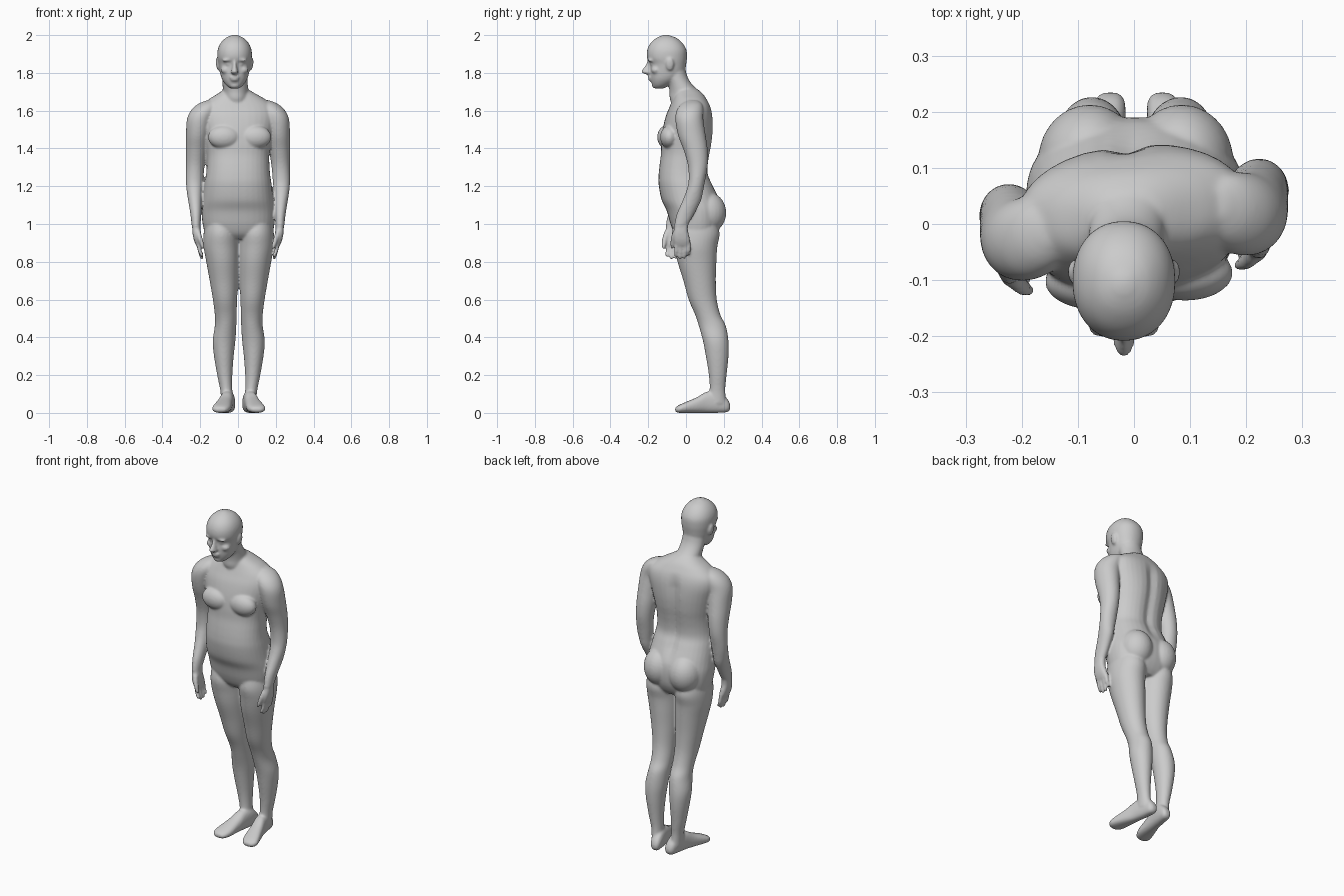
import bpy, bmesh
from math import cos, sin, pi, radians, exp
from mathutils import Matrix, Vector

bm = bmesh.new()
N = 36


def spline(rows, steps=5):
    """Catmull-Rom through the section rows."""
    out = []
    for i in range(len(rows) - 1):
        p = [Vector(rows[min(max(i + k, 0), len(rows) - 1)]) for k in (-1, 0, 1, 2)]
        for j in range(steps):
            t = j / steps
            out.append(0.5 * (2 * p[1] + (p[2] - p[0]) * t
                              + (2 * p[0] - 5 * p[1] + 4 * p[2] - p[3]) * t * t
                              + (3 * p[1] - p[0] - 3 * p[2] + p[3]) * t ** 3))
    return out + [Vector(rows[-1])]


def loft(rows, power=2.0, axis='z', side=1, dx=0.0, dy=0.0, shape=None):
    """Rows: position on axis, centre x, half width, low edge, high edge."""
    rings = []
    for t, cx, hw, lo, hi in spline([Vector(r) for r in rows]):
        ring = []
        for k in range(N):
            a = 2 * pi * k / N
            c, s = cos(a), sin(a)
            u = abs(c) ** (2 / power) * (1 if c > 0 else -1)
            v = abs(s) ** (2 / power) * (1 if s > 0 else -1)
            x, w = cx + hw * u, (lo + hi) / 2 + (hi - lo) / 2 * v
            if shape:
                x, w = shape(x, w, t, v)
            x = side * x + dx
            ring.append(bm.verts.new((x, w + dy, t) if axis == 'z' else (x, t + dy, w)))
        rings.append(ring)
    faces = [bm.faces.new(rings[0]), bm.faces.new(rings[-1][::-1])]
    for a, b in zip(rings, rings[1:]):
        for k in range(N):
            m = (k + 1) % N
            faces.append(bm.faces.new((a[k], b[k], b[m], a[m])))
    bmesh.ops.recalc_face_normals(bm, faces=faces)


def ball(loc, size, rot=0.0):
    mat = Matrix.Translation(loc) @ Matrix.Rotation(rot, 4, 'Y') @ Matrix.Diagonal((*size, 1))
    bmesh.ops.create_uvsphere(bm, u_segments=28, v_segments=18, radius=1, matrix=mat)


def twist(x, y, z, v=0):
    """Chest turns slightly; a groove follows the spine."""
    a = radians(5.5) * min(max((z - 1.12) / 0.35, 0), 1)
    if v > 0 and 1.12 < z < 1.64:
        y -= 0.016 * exp(-(x / 0.03) ** 2) * min(1, (z - 1.12) / 0.08, (1.64 - z) / 0.08)
    return x * cos(a) - y * sin(a), x * sin(a) + y * cos(a)


# torso
loft([(.92, .004, .13, -.03, .14), (.95, .004, .175, -.06, .165), (1.0, .003, .19, -.082, .185),
      (1.07, .002, .195, -.102, .19), (1.13, 0, .188, -.13, .178), (1.21, 0, .178, -.145, .142),
      (1.26, 0, .17, -.145, .12), (1.31, 0, .166, -.14, .118), (1.37, 0, .166, -.132, .126),
      (1.43, 0, .175, -.13, .136), (1.50, 0, .19, -.122, .141), (1.57, 0, .205, -.105, .138),
      (1.62, 0, .195, -.085, .127), (1.66, -.003, .15, -.07, .108), (1.69, -.006, .10, -.06, .088),
      (1.715, -.01, .06, -.05, .06)], power=2.3, shape=twist)

# chest and buttocks
for s in (-1, 1):
    x, y = twist(s * .083, -.095, 1.46)
    ball((x, y, 1.46), (.085, .05, .062))
    ball((s * .082 + .003, .113, 1.06), (.092, .1, .11))

# neck
loft([(1.60, -.005, .07, -.06, .10), (1.66, -.01, .07, -.085, .095), (1.70, -.012, .068, -.087, .07),
      (1.74, -.015, .067, -.095, .032), (1.78, -.017, .067, -.11, .008), (1.83, -.018, .066, -.12, -.005)])

# head
HX = -.018
loft([(1.717, HX, .022, -.165, -.12), (1.735, HX, .045, -.178, -.085), (1.765, HX, .066, -.187, -.04),
      (1.80, HX, .077, -.191, -.008), (1.845, HX, .085, -.191, .001), (1.88, HX, .091, -.207, .005),
      (1.92, HX, .09, -.206, .003), (1.955, HX, .076, -.19, -.016), (1.983, HX, .05, -.16, -.047),
      (1.998, HX, .02, -.128, -.085), (2.002, HX, .005, -.11, -.10)], power=2.15)

# nose, lips, chin, brow, eyes, cheeks, ears
loft([(1.792, HX, .010, -.215, -.17), (1.802, HX, .020, -.236, -.17), (1.815, HX, .016, -.234, -.17),
      (1.84, HX, .011, -.215, -.17), (1.865, HX, .010, -.205, -.17)])
ball((HX, -.186, 1.776), (.026, .016, .008))
ball((HX, -.184, 1.763), (.023, .016, .008))
ball((HX, -.165, 1.733), (.026, .016, .014))
for s in (-1, 1):
    ball((HX + s * .034, -.182, 1.868), (.032, .022, .009), s * .1)
    ball((HX + s * .033, -.176, 1.847), (.015, .013, .009))
    ball((HX + s * .045, -.158, 1.815), (.028, .026, .022))
    ball((HX + s * .09, -.085, 1.845), (.009, .021, .034), s * .15)

for s in (-1, 1):
    # arms, the one at -x further forward
    dy = -.045 if s < 0 else 0
    loft([(1.655, .145, .02, .01, .06), (1.635, .16, .052, -.025, .085), (1.60, .182, .068, -.05, .092),
          (1.55, .203, .068, -.056, .092), (1.47, .214, .061, -.042, .104), (1.39, .22, .055, -.012, .115),
          (1.31, .226, .049, .01, .115), (1.23, .23, .046, .014, .101), (1.17, .23, .041, .0, .09),
          (1.12, .227, .036, -.02, .078), (1.05, .223, .029, -.05, .042), (.99, .222, .023, -.063, .008)],
         side=s, dy=dy)
    # hand
    loft([(1.01, .222, .02, -.055, .015), (.97, .22, .022, -.063, .01), (.94, .217, .022, -.068, .016),
          (.91, .212, .02, -.066, .022), (.885, .206, .015, -.06, .02)], power=2.5, side=s, dy=dy)
    # fingers
    for y, tip in ((-.052, .825), (-.029, .812), (-.006, .815), (.014, .832)):
        loft([(.90, .209, .011, y - .011, y + .011), (.86, .203, .011, y - .011, y + .011),
              (tip + .012, .193, .010, y - .013, y + .007), (tip, .19, .005, y - .008, y + .002)],
             side=s, dy=dy)
    # thumb
    loft([(.965, .212, .013, -.068, -.035), (.93, .203, .014, -.08, -.05),
          (.89, .19, .011, -.084, -.061), (.868, .184, .006, -.08, -.068)], side=s, dy=dy)
    # leg
    dx = .008 if s < 0 else 0
    loft([(1.02, .10, .08, -.06, .16), (.95, .098, .092, -.074, .178), (.88, .097, .093, -.062, .166),
          (.80, .09, .086, -.045, .161), (.70, .083, .075, -.014, .158), (.60, .077, .064, .014, .163),
          (.52, .073, .058, .048, .182), (.46, .074, .057, .068, .211), (.38, .082, .06, .09, .225),
          (.30, .083, .052, .105, .225), (.20, .078, .04, .121, .215), (.12, .070, .032, .125, .208),
          (.05, .064, .032, .11, .215)], side=s, dx=dx)
    # foot
    loft([(.234, .05, .014, .02, .045), (.218, .052, .028, .004, .075), (.17, .058, .034, .0, .115),
          (.11, .068, .036, .0, .112), (.06, .079, .041, .0, .084), (.0, .092, .048, .0, .058),
          (-.03, .099, .046, .0, .045), (-.048, .10, .035, .002, .035), (-.058, .098, .02, .01, .026)],
         power=2.4, axis='y', side=s, dx=dx)

mesh = bpy.data.meshes.new("body")
bmesh.ops.recalc_face_normals(bm, faces=bm.faces[:])
bm.to_mesh(mesh)
bm.free()
body = bpy.data.objects.new("body", mesh)
bpy.context.collection.objects.link(body)

# fuse all parts into one smooth skin
fuse = body.modifiers.new("fuse", 'REMESH')
fuse.mode = 'VOXEL'
fuse.voxel_size = 0.006
fuse.use_smooth_shade = True
soften = body.modifiers.new("soften", 'SMOOTH')
soften.factor = 0.5
soften.iterations = 8
